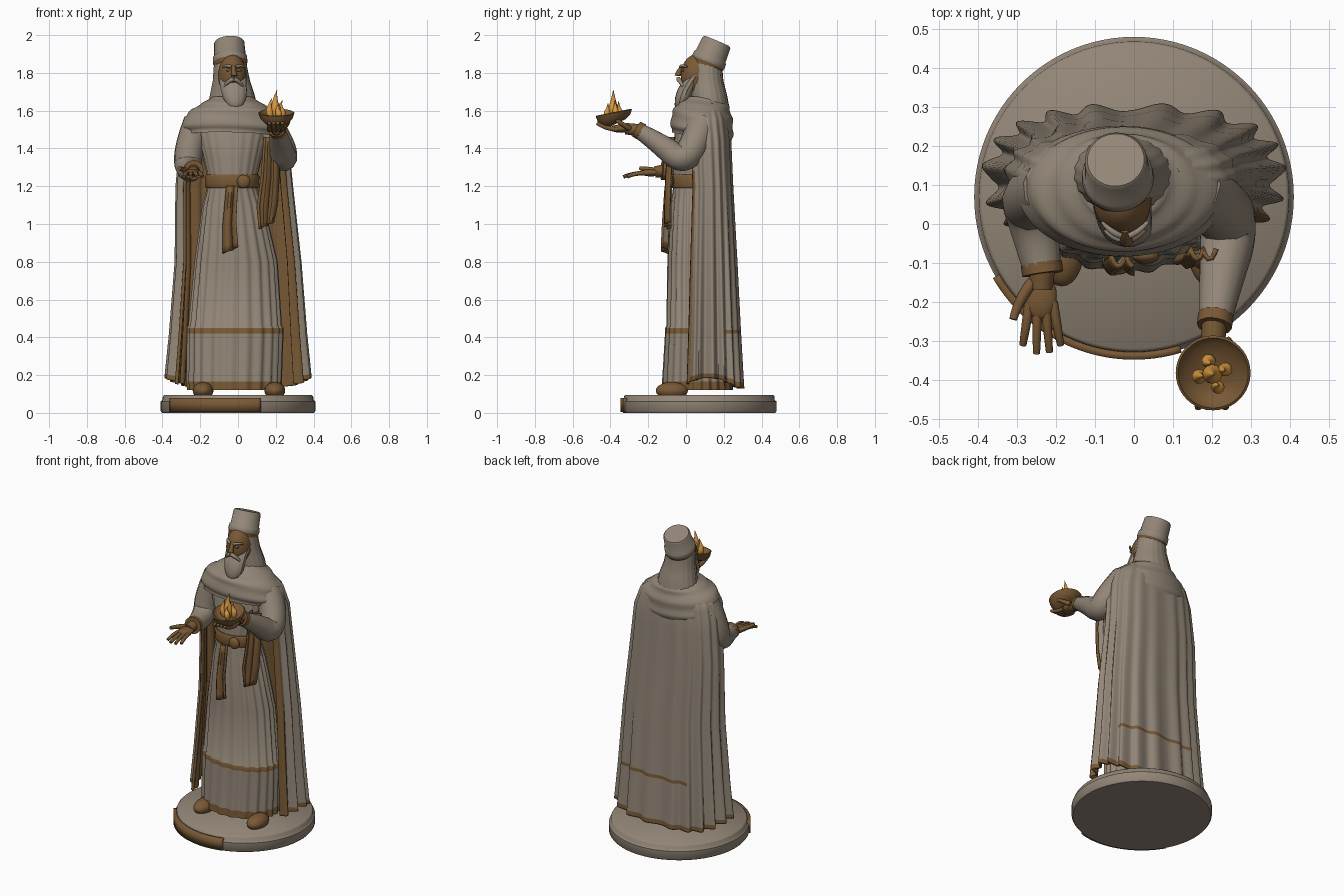
import bpy, math
from math import sin, cos, pi, radians

cube = bpy.data.objects.get("Cube")
if cube:
    bpy.data.objects.remove(cube, do_unlink=True)


def material(name, rgb):
    m = bpy.data.materials.new(name)
    m.use_nodes = True
    m.diffuse_color = (*rgb, 1)
    m.node_tree.nodes["Principled BSDF"].inputs["Base Color"].default_value = (*rgb, 1)
    return m


STONE = material("warm grey stone", (0.29, 0.24, 0.185))
BRONZE = material("brown bronze", (0.19, 0.10, 0.036))
FIRE = material("flame orange", (0.68, 0.31, 0.05))


def finish(ob, angle=50):
    bpy.ops.object.select_all(action='DESELECT')
    ob.select_set(True)
    bpy.context.view_layer.objects.active = ob
    bpy.ops.object.shade_smooth_by_angle(angle=radians(angle))
    return ob


def build(name, verts, faces, mats, index=None, thick=0):
    me = bpy.data.meshes.new(name)
    me.from_pydata(verts, [], faces)
    for m in mats:
        me.materials.append(m)
    if index:
        for p, k in zip(me.polygons, index):
            p.material_index = k
    ob = bpy.data.objects.new(name, me)
    bpy.context.collection.objects.link(ob)
    finish(ob)
    if thick:
        s = ob.modifiers.new("thickness", 'SOLIDIFY')
        s.thickness, s.offset = thick, -1
        s.material_offset = s.material_offset_rim = len(mats) - 1
    return ob


def resample(keys, sub):
    rows = []
    for a, b in zip(keys, keys[1:]):
        rows += [[p + (q - p) * k / sub for p, q in zip(a, b)] for k in range(sub)]
    return rows + [list(keys[-1])]


def loft(name, keys, mats, n=48, sub=1, arc=None, power=1, warp=None, rule=None, thick=0):
    """Stack elliptical rings (z, cx, cy, rx, ry); arc in degrees leaves the shell open."""
    rows = resample(keys, sub)
    a0, a1 = [radians(d) for d in (arc or (0, 360))]
    cols = n + 1 if arc else n
    bend = lambda v: math.copysign(abs(v) ** power, v)
    verts, faces, index = [], [], []
    for j, (z, cx, cy, rx, ry) in enumerate(rows):
        for i in range(cols):
            a = a0 + (a1 - a0) * i / n
            k, dz = warp(a, z, j) if warp else (1, 0)
            verts.append((cx + rx * k * bend(cos(a)), cy + ry * k * bend(sin(a)), z + dz))
    for j in range(len(rows) - 1):
        for i in range(n):
            h = (i + 1) % cols
            faces.append((j * cols + i, j * cols + h, (j + 1) * cols + h, (j + 1) * cols + i))
            mid = (rows[j][0] + rows[j + 1][0]) / 2
            index.append(rule(verts[faces[-1][0]], mid, i / n) if rule else 0)
    if not arc:
        faces += [tuple(reversed(range(n))), tuple(range(len(verts) - n, len(verts)))]
        index += [0, 0]
    return build(name, verts, faces, mats, index, thick)


def tube(name, pts, mat):
    """Smooth tapered tube through points (x, y, z, radius)."""
    cu = bpy.data.curves.new(name, 'CURVE')
    cu.dimensions, cu.bevel_depth, cu.bevel_resolution = '3D', 1, 4
    cu.use_fill_caps = True
    sp = cu.splines.new('NURBS')
    sp.points.add(len(pts) - 1)
    for p, (x, y, z, r) in zip(sp.points, pts):
        p.co, p.radius = (x, y, z, 1), r
    sp.order_u, sp.use_endpoint_u, sp.resolution_u = min(3, len(pts)), True, 8
    tmp = bpy.data.objects.new(name + " path", cu)
    bpy.context.collection.objects.link(tmp)
    me = bpy.data.meshes.new_from_object(tmp.evaluated_get(bpy.context.evaluated_depsgraph_get()))
    bpy.data.objects.remove(tmp, do_unlink=True)
    me.materials.clear()
    me.materials.append(mat)
    ob = bpy.data.objects.new(name, me)
    bpy.context.collection.objects.link(ob)
    return finish(ob)


def ball(name, loc, size, mat, tilt=0):
    bpy.ops.mesh.primitive_uv_sphere_add(segments=24, ring_count=14, location=loc, rotation=(tilt, 0, 0))
    ob = bpy.context.object
    ob.name, ob.scale = name, size
    ob.data.materials.append(mat)
    return finish(ob, 180)


def drape(name, pts, folds, rule):
    """Hanging folded cloth along (x, y, z, half width)."""
    m, rows = 16, resample(pts, 4)
    verts, faces, index = [], [], []
    for j, (x, y, z, w) in enumerate(rows):
        for i in range(m + 1):
            s = i / m * 2 - 1
            verts.append((x + s * w, y + 0.014 * sin(s * folds), z + 0.02 * s * j / len(rows)))
    for j in range(len(rows) - 1):
        for i in range(m):
            k = j * (m + 1) + i
            faces.append((k, k + 1, k + m + 2, k + m + 1))
            index.append(rule(i / m, j / len(rows)))
    build(name, verts, faces, [STONE, BRONZE], index, 0.012)


# Round base and blank curved plaque
loft("base", [(z, 0, 0.07, r, r) for z, r in
     ((0, .402), (.01, .41), (.06, .41), (.068, .4), (.088, .398), (.096, .39))], [STONE], 96)
loft("plaque", [(z, 0, .07, .418, .418) for z in (.006, .08)], [BRONZE], 32, arc=(210, 287), thick=.02)

# Robe with pleats, hem and band
def pleats(a, z, j):
    amp = 0.03 if z < 1.15 else 0.012
    return 1 + amp * sin(22 * a + 1.5 * sin(2 * a)), 0

loft("robe", [(.12, -.02, .06, .245, .185), (.165, -.02, .06, .246, .182), (.42, -.015, .055, .25, .162),
              (.45, -.015, .055, .25, .162), (.46, -.015, .055, .242, .155), (.8, -.01, .05, .215, .145),
              (1.1, -.025, .05, .16, .128), (1.19, -.03, .05, .133, .118), (1.26, -.03, .05, .133, .118),
              (1.35, -.03, .06, .155, .125), (1.5, -.03, .08, .195, .138), (1.6, -.03, .09, .14, .1)],
     [STONE, BRONZE], 160, pow(2, 0), warp=pleats,
     rule=lambda p, z, u: int(z < .165 or .42 < z < .45))

# Sash, knot and its hanging end
loft("sash", [(1.19, -.03, .05, .138, .124), (1.2, -.03, .05, .146, .132), (1.225, -.03, .05, .141, .127),
              (1.25, -.03, .05, .146, .132), (1.262, -.03, .05, .138, .124)], [BRONZE], 48)
ball("sash_knot", (.03, -.082, 1.225), (.035, .02, .036), BRONZE)
drape("sash_end", [(-.03, -.088, 1.2, .03), (-.045, -.102, 1.0, .036), (-.04, -.108, .86, .042)], 5,
      lambda s, t: int(t > .72 or (s < .4 and t > .1)))

# Cloak: pleated open shell with brown lining, front borders and hem
def cloak_folds(a, z, j):
    fall = max(0, 1 - z / 1.6)
    lift = .055 * abs(cos(a)) ** 4 * max(0, 1 - (z - .13) / .3)
    return 1 + (.012 + .05 * fall) * sin(19 * a + .8 * sin(3 * a)), lift

loft("cloak", [(.13, 0, .12, .37, .18), (.16, 0, .12, .368, .178), (.42, 0, .12, .35, .165),
               (.44, 0, .12, .349, .164), (.8, 0, .12, .325, .148), (1.2, -.02, .12, .305, .128),
               (1.45, -.02, .11, .283, .128), (1.56, -.025, .1, .25, .125), (1.64, -.03, .1, .15, .09)],
     [STONE, BRONZE], 200, 3, arc=(-38, 218), power=.8, warp=cloak_folds, thick=.014,
     rule=lambda p, z, u: int(z < .16 or (z < 1.3 and not .035 < u < .965)
                              or (.42 < z < .44 and p[1] > .2 and -.2 < p[0] < .3)))

# Draped shoulder mantle with sweeping folds
def mantle_folds(a, z, j):
    return 1 + .022 * sin(j * 1.0 + 1.6 * sin(a + .5)), .02 * sin(a + 3.4) * (1.68 - z) / .2

loft("mantle", [(1.48, -.03, .085, .225, .145), (1.465, -.03, .085, .25, .158), (1.5, -.03, .085, .265, .166),
                (1.56, -.03, .085, .252, .162), (1.605, -.03, .085, .215, .15), (1.635, -.03, .09, .165, .135),
                (1.66, -.03, .1, .125, .11), (1.675, -.03, .1, .1, .09)],
     [STONE], 80, 4, warp=mantle_folds)

# Sleeves and cuffs
tube("right_sleeve", [(-.21, .09, 1.54, .08), (-.265, .07, 1.4, .078), (-.265, .04, 1.27, .07),
                      (-.235, -.12, 1.285, .05)], STONE)
tube("right_cuff", [(-.238, -.1, 1.284, .053), (-.234, -.128, 1.286, .053)], BRONZE)
tube("left_sleeve", [(.15, .09, 1.53, .085), (.225, .05, 1.42, .08), (.245, -.02, 1.33, .075),
                     (.225, -.13, 1.42, .06), (.208, -.25, 1.495, .042)], STONE)
tube("left_cuff", [(.21, -.235, 1.487, .046), (.206, -.262, 1.502, .045)], BRONZE)

# Cloth hanging from the left forearm
drape("arm_cloth", [(.17, -.07, 1.46, .035), (.165, -.085, 1.25, .045), (.15, -.09, 1.1, .052),
                    (.145, -.09, .99, .035)], 7, lambda s, t: int(s < .3 or t > .88))

# Open right hand, palm up
ball("right_palm", (-.24, -.185, 1.272), (.042, .06, .02), BRONZE)
tube("right_wrist", [(-.235, -.1, 1.285, .034), (-.238, -.165, 1.275, .03)], BRONZE)
for k, (x, y) in enumerate(((-.285, -.31), (-.25, -.332), (-.217, -.328), (-.188, -.31))):
    root = -.268 + k * .02
    tube("right_finger", [(root, -.2, 1.27, .013), (root + (x - root) * .6, -.27, 1.272, .012),
                          (x, y, 1.25, .009)], BRONZE)
tube("right_thumb", [(-.26, -.15, 1.28, .016), (-.295, -.19, 1.29, .014), (-.31, -.245, 1.295, .01)], BRONZE)

# Left hand under the bowl
ball("left_palm", (.2, -.34, 1.505), (.042, .065, .022), BRONZE)
tube("left_wrist", [(.207, -.24, 1.495, .033), (.202, -.32, 1.505, .03)], BRONZE)
for k in range(4):
    x = .165 + k * .023
    tube("left_finger", [(x, -.36, 1.5, .013), (x, -.43, 1.505, .012), (x, -.472, 1.535, .009)], BRONZE)
tube("left_thumb", [(.235, -.3, 1.505, .015), (.262, -.33, 1.525, .013), (.268, -.37, 1.55, .01)], BRONZE)

# Fire bowl, tipped slightly forward, and flames
loft("bowl", [(z, .203, -.382, r, r) for z, r in
     ((1.525, .035), (1.535, .06), (1.56, .086), (1.588, .096), (1.592, .09), (1.57, .074), (1.558, .04))],
     [BRONZE], 40, warp=lambda a, z, j: (1, .018 * sin(a)))
for dx, dy, top, r in ((0, 0, 1.71, .024), (.028, .01, 1.655, .017), (-.028, -.005, 1.665, .018),
                       (.012, -.028, 1.64, .016), (-.008, .028, 1.65, .017)):
    x, y, h = .203 + dx, -.385 + dy, top - 1.56
    tube("flame", [(x, y, 1.555, r * .6), (x + dx * .3, y + dy * .3, 1.56 + h * .25, r * 1.3),
                   (x - .01, y, 1.56 + h * .65, r * .5), (x + .004, y, top, .001)], FIRE)

# Head, face and hair
ball("head", (-.03, .06, 1.785), (.075, .088, .115), BRONZE)
loft("hair", [(1.57, -.03, .13, .125, .1), (1.62, -.03, .128, .13, .1), (1.68, -.03, .122, .118, .095),
              (1.76, -.035, .112, .097, .085), (1.83, -.04, .108, .088, .083), (1.87, -.04, .112, .08, .078)],
     [STONE], 60, 2, warp=lambda a, z, j: (1 + .018 * sin(20 * a), 0))
loft("beard", [(1.615, -.015, -.035, .022, .018), (1.63, -.015, -.03, .043, .03), (1.67, -.018, -.015, .062, .042),
               (1.71, -.022, 0, .068, .045), (1.745, -.026, .02, .07, .045), (1.79, -.03, .05, .074, .04)],
     [STONE], 40, 2, warp=lambda a, z, j: (1 + .03 * sin(14 * a), 0))
tube("nose", [(-.024, -.015, 1.835, .011), (-.022, -.04, 1.81, .012), (-.02, -.043, 1.785, .017)], BRONZE)
for s, side in ((-1, "right"), (1, "left")):
    c = -.023
    tube(side + "_moustache", [(c, -.04, 1.768, .012), (c + s * .03, -.034, 1.758, .013),
                               (c + s * .05, -.015, 1.728, .006)], STONE)
    tube(side + "_brow", [(c + s * .012, -.03, 1.832, .008), (c + s * .035, -.022, 1.843, .009),
                          (c + s * .058, .005, 1.832, .005)], STONE)
    ball(side + "_eye", (c + s * .028, -.018, 1.815), (.013, .008, .008), BRONZE)
    ball(side + "_shoe", (.195 * s if s > 0 else -.185, -.075, .118), (.055, .085, .045), BRONZE)

# Tall hat leaning back, with a band at its base
hat = loft("hat", [(0, 0, 0, .085, .086), (.022, 0, 0, .09, .091), (.026, 0, 0, .092, .093), (.055, 0, 0, .09, .091),
                   (.06, 0, 0, .084, .085), (.138, 0, 0, .08, .08), (.147, 0, 0, .073, .073)],
           [STONE, BRONZE], 48, rule=lambda p, z, u: int(z < .022))
hat.location, hat.rotation_euler = (-.04, .107, 1.832), (-.4, -.05, 0)
